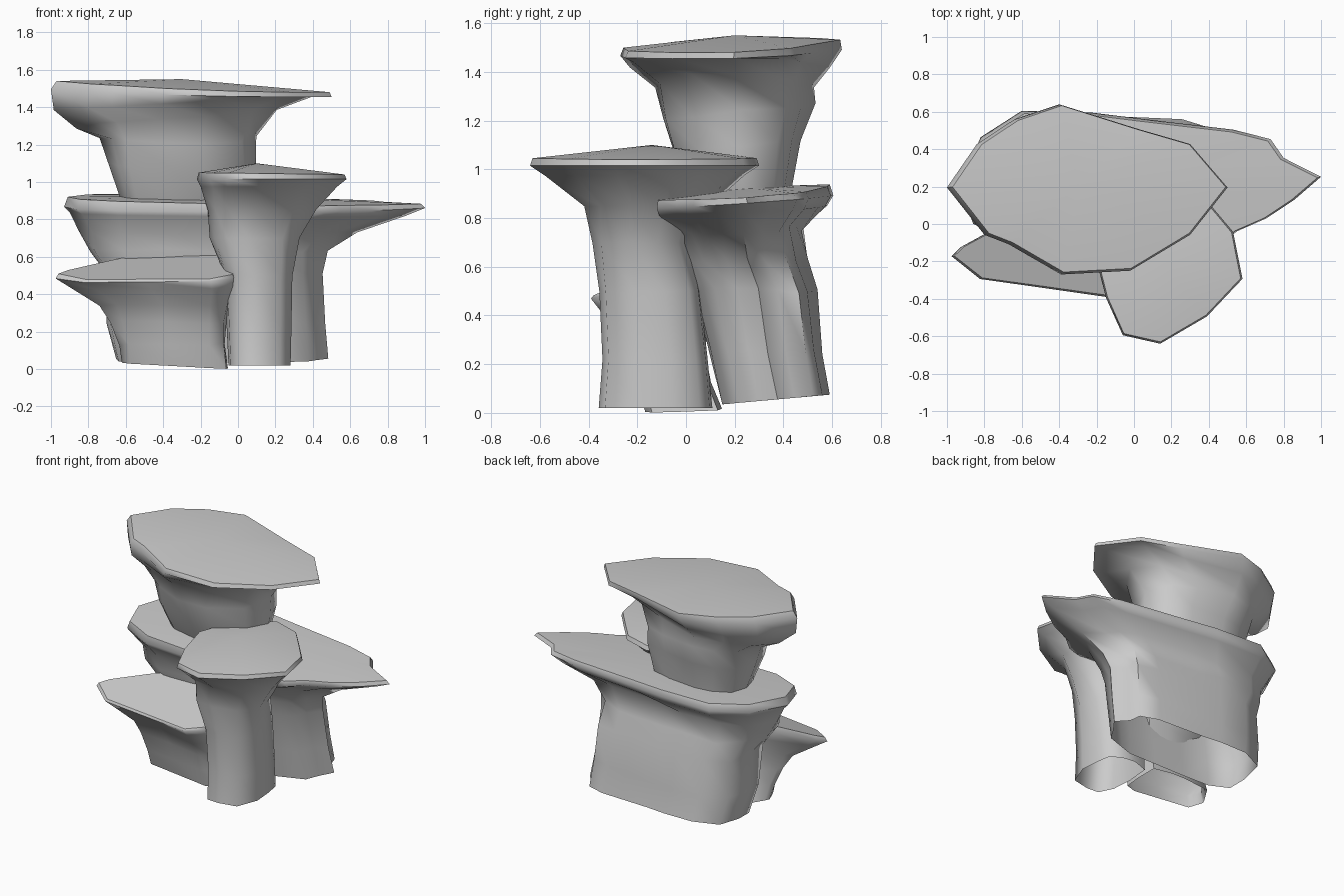
import bpy, bmesh, math, random

random.seed(4)


def rock(name, outline, crown, levels, rough=0.01, square=0.5):
    """Loft a table-topped rock. outline: plan of the rim.
    crown: (x, y, z) of the middle of the flat top.
    levels: (xmin, xmax, ymin, ymax, z, tilt_x, tilt_y); the outline is fitted to each box,
    growing squarer by 'square' towards the foot."""
    xs, ys = [p[0] for p in outline], [p[1] for p in outline]
    cx, cy = (max(xs) + min(xs)) / 2, (max(ys) + min(ys)) / 2
    hx, hy = (max(xs) - min(xs)) / 2, (max(ys) - min(ys)) / 2
    bm = bmesh.new()
    rings = []
    for i, (x0, x1, y0, y1, z, tx, ty) in enumerate(levels):
        ring = []
        j = rough if i > 2 else 0
        s = square * min(1, max(0, i - 2) / 3)
        for px, py in outline:
            u, v = (px - cx) / hx, (py - cy) / hy
            k = 1 + s * (1 / max(abs(u), abs(v)) - 1)
            u, v = u * k, v * k
            ring.append(bm.verts.new((
                (x0 + x1) / 2 + u * (x1 - x0) / 2 * (1 + random.uniform(-j, j) * 2),
                (y0 + y1) / 2 + v * (y1 - y0) / 2 * (1 + random.uniform(-j, j) * 2),
                max(0.0, z + tx * u + ty * v + random.uniform(-j, j) * (i < len(levels) - 1)))))
        rings.append(ring)
    n = len(outline)
    mid = bm.verts.new(crown)
    for k in range(n):
        m = (k + 1) % n
        bm.faces.new((mid, rings[0][k], rings[0][m]))
        for a, b in zip(rings, rings[1:]):
            bm.faces.new((a[k], b[k], b[m], a[m]))
        bm.edges.get((rings[0][k], rings[0][m])).smooth = False  # crisp table edge
    bmesh.ops.recalc_face_normals(bm, faces=bm.faces)
    # the rock is open below: make sure the top faces up
    if sum(f.normal.z for f in mid.link_faces) < 0:
        bmesh.ops.reverse_faces(bm, faces=bm.faces)
    me = bpy.data.meshes.new(name)
    bm.to_mesh(me)
    bm.free()
    ob = bpy.data.objects.new(name, me)
    bpy.context.collection.objects.link(ob)
    bpy.ops.object.select_all(action='DESELECT')
    ob.select_set(True)
    bpy.context.view_layer.objects.active = ob
    bpy.ops.object.shade_smooth_by_angle(angle=math.radians(62), keep_sharp_edges=True)
    return ob


# Highest slab
rock("top_rock",
     [(-1, .2), (-.8, -.05), (-.67, -.1), (-.39, -.26), (-.02, -.24), (.3, -.05),
      (.5, .2), (.3, .43), (.02, .51), (-.4, .64), (-.64, .56), (-.84, .43)],
     (-.3, .2, 1.55),
     [(-.97, .49, -.257, .633, 1.51, -.03, .016),
      (-1, .5, -.27, .64, 1.475, -.02, .012),
      (-.985, .42, -.23, .59, 1.425, .04, .0),
      (-.86, .2, -.12, .52, 1.345, .05, .0),
      (-.74, .09, -.09, .53, 1.24, 0, .03),
      (-.69, .09, -.05, .47, 1.1, 0, .02),
      (-.63, .03, .03, .43, .9, 0, 0)])

# Wide middle ledge
rock("middle_rock",
     [(-.93, .2), (-.86, .0), (-.65, -.1), (-.3, -.12), (.1, -.12), (.45, -.12), (.55, -.04),
      (.71, .03), (.86, .13), (1, .25), (.8, .35), (.73, .45), (.53, .5), (.02, .56),
      (-.22, .59), (-.6, .6), (-.82, .46)],
     (-.1, .25, .925),
     [(-.91, .98, -.115, .59, .903, -.02, .022),
      (-.93, 1, -.12, .605, .865, -.005, .025),
      (-.9, .9, -.11, .58, .83, -.01, .015),
      (-.84, .62, -.02, .48, .74, 0, .02),
      (-.79, .47, -.01, .5, .63, 0, 0),
      (-.71, .44, .04, .54, .5, 0, 0),
      (-.7, .46, .1, .56, .25, 0, 0),
      (-.66, .48, .15, .59, .055, 0, .02)], .012, .45)

# Tall front pillar
rock("front_pillar",
     [(-.22, -.12), (-.15, -.39), (-.06, -.59), (.14, -.635), (.39, -.49), (.58, -.29),
      (.53, -.04), (.42, .09), (.29, .24), (.1, .3), (-.12, .15)],
     (.1, -.14, 1.1),
     [(-.21, .57, -.63, .29, 1.045, -.005, 0),
      (-.22, .58, -.64, .3, 1.015, 0, 0),
      (-.2, .53, -.58, .24, .975, 0, 0),
      (-.16, .42, -.42, .1, .85, 0, 0),
      (-.15, .33, -.385, .03, .7, 0, 0),
      (-.07, .29, -.355, .06, .5, 0, 0),
      (-.06, .285, -.345, .09, .22, 0, 0),
      (-.05, .28, -.36, .11, .02, 0, 0)], .005, .6)

# Low sloping ledge on the left
rock("low_rock",
     [(-.97, -.17), (-.82, -.29), (-.5, -.335), (-.15, -.385), (-.03, -.33), (.0, -.15),
      (-.05, .1), (-.25, .14), (-.45, .12), (-.7, .0), (-.92, -.12)],
     (-.4, -.12, .555),
     [(-.96, .0, -.38, .13, .55, .025, .085),
      (-.975, .005, -.39, .14, .515, .02, .06),
      (-.9, .0, -.36, .13, .46, .015, .04),
      (-.74, -.04, -.28, .1, .36, .01, .02),
      (-.68, -.06, -.23, .08, .25, 0, 0),
      (-.63, -.07, -.2, .1, .13, 0, 0),
      (-.62, -.05, -.17, .15, .02, -.015, .005)])
